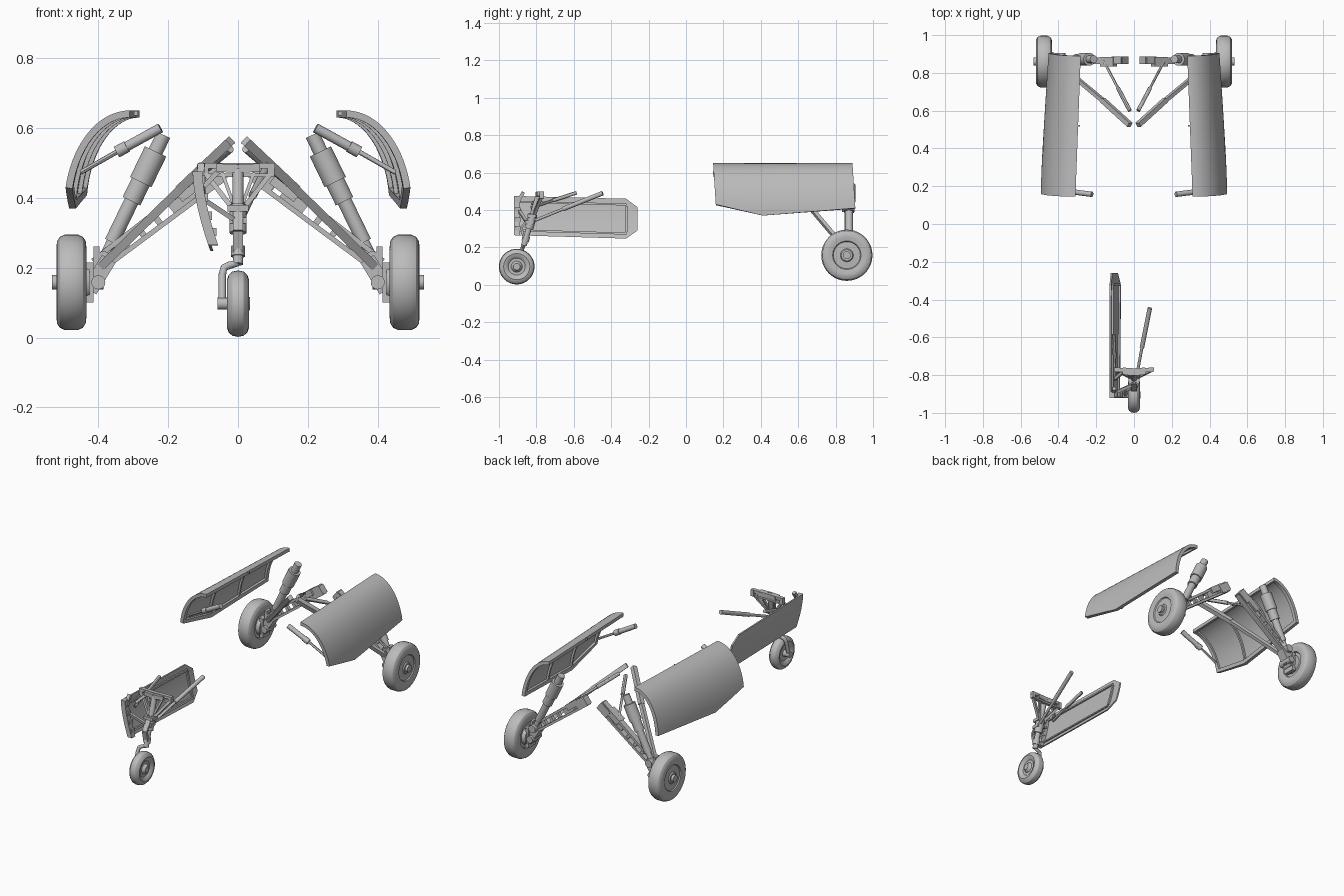
import bpy, bmesh, math
from mathutils import Vector, Matrix

grey = bpy.data.materials.new("plain grey")
grey.diffuse_color = (0.5, 0.5, 0.5, 1)


def finish(name, bm):
    bmesh.ops.recalc_face_normals(bm, faces=bm.faces)
    me = bpy.data.meshes.new(name)
    bm.to_mesh(me)
    bm.free()
    me.materials.append(grey)
    ob = bpy.data.objects.new(name, me)
    bpy.context.collection.objects.link(ob)
    return ob


def frame(p, q, ref=(0, 1, 0)):
    """Matrix at the middle of p-q: local z along it, local x near ref."""
    p, q = Vector(p), Vector(q)
    z = (q - p).normalized()
    y = z.cross(Vector(ref)).normalized()
    x = y.cross(z)
    m = Matrix((x, y, z)).transposed().to_4x4()
    m.translation = (p + q) / 2
    return m, (q - p).length


def rod(name, p, q, r, n=20, ref=(0.31, 0.9, 0.2)):
    m, l = frame(p, q, ref)
    bm = bmesh.new()
    bmesh.ops.create_cone(bm, cap_ends=True, segments=n, radius1=r, radius2=r, depth=l, matrix=m)
    return finish(name, bm)


def bar(name, p, q, w, h, ref=(0, 1, 0)):
    """Box beam: w across along ref, h across the other way."""
    m, l = frame(p, q, ref)
    bm = bmesh.new()
    bmesh.ops.create_cube(bm, size=1, matrix=m @ Matrix.Diagonal((w, h, l, 1)))
    return finish(name, bm)


def lathe(name, centre, profile, side=1, n=40):
    """Turn (x, radius) points about the x axis."""
    bm = bmesh.new()
    rings = [[bm.verts.new((centre[0] + side * x, centre[1] + r * math.cos(2 * math.pi * i / n),
                            centre[2] + r * math.sin(2 * math.pi * i / n))) for i in range(n)]
             for x, r in profile]
    for a, b in zip(rings, rings[1:]):
        for i in range(n):
            bm.faces.new((a[i], a[(i + 1) % n], b[(i + 1) % n], b[i]))
    bm.faces.new(rings[0])
    bm.faces.new(rings[-1])
    return finish(name, bm)


def slab(name, f, d0, d1, u=(0, 1), v=(0, 1), nu=12, nv=14):
    """Closed sheet between depths d0 and d1 of the surface f(u, v, d)."""
    bm = bmesh.new()
    g = [[[bm.verts.new(f(u[0] + (u[1] - u[0]) * i / nu, v[0] + (v[1] - v[0]) * j / nv, d))
           for j in range(nv + 1)] for i in range(nu + 1)] for d in (d0, d1)]
    for s in g:
        for i in range(nu):
            for j in range(nv):
                bm.faces.new((s[i][j], s[i + 1][j], s[i + 1][j + 1], s[i][j + 1]))
    a, b = g
    for i in range(nu):
        for j in (0, nv):
            bm.faces.new((a[i][j], a[i + 1][j], b[i + 1][j], b[i][j]))
    for j in range(nv):
        for i in (0, nu):
            bm.faces.new((a[i][j], a[i][j + 1], b[i][j + 1], b[i][j]))
    return finish(name, bm)


def lerp(a, b, t):
    return a + (b - a) * t


def main_gear(s, tag):
    P = lambda x, y, z: (s * x, y, z)
    # wheel with tyre, rim and axle cap
    lathe("main_wheel_" + tag, P(0.477, 0.86, 0.158),
          [(-0.052, 0.022), (-0.052, 0.05), (-0.03, 0.055), (-0.03, 0.072), (-0.038, 0.076),
           (-0.043, 0.1), (-0.041, 0.118), (-0.033, 0.13), (-0.018, 0.137), (0.018, 0.137),
           (0.033, 0.13), (0.041, 0.118), (0.043, 0.1), (0.038, 0.076), (0.032, 0.072),
           (0.034, 0.035), (0.04, 0.03), (0.04, 0.021), (0.055, 0.021), (0.055, 0.011)], s)
    rod("main_axle_" + tag, P(0.385, 0.86, 0.158), P(0.47, 0.86, 0.158), 0.02)
    # knuckle, brake and lower lugs
    bar("knuckle_" + tag, P(0.37, 0.86, 0.225), P(0.425, 0.86, 0.135), 0.055, 0.045)
    bar("brake_" + tag, P(0.425, 0.86, 0.1), P(0.425, 0.86, 0.215), 0.07, 0.022)
    bar("knuckle_lug_" + tag, P(0.405, 0.86, 0.19), P(0.405, 0.86, 0.26), 0.04, 0.016)
    rod("knuckle_pin_" + tag, P(0.4, 0.815, 0.158), P(0.4, 0.905, 0.158), 0.02)
    # open swing beam: two rails joined by cross webs around lightening holes
    a, b = Vector((0.05, 0.865, 0.475)), Vector((0.405, 0.865, 0.205))
    nrm = Vector((0.27, 0, 0.355)).normalized()
    for k, side in (("upper", 1), ("lower", -1)):
        bar(f"beam_{k}_rail_{tag}", P(*(a + nrm * 0.023 * side)), P(*(b + nrm * 0.018 * side)), 0.034, 0.014)
    for i, (t0, t1) in enumerate(((0, 0.16), (0.22, 0.4), (0.49, 0.53), (0.62, 0.66), (0.75, 0.79), (0.87, 1))):
        bar(f"beam_web_{i}_{tag}", P(*a.lerp(b, t0)), P(*a.lerp(b, t1)), 0.02, 0.04)
    bar("beam_end_" + tag, P(0.045, 0.867, 0.478), P(0.105, 0.867, 0.433), 0.042, 0.05)
    bar("beam_bracket_" + tag, P(0.1, 0.86, 0.455), P(0.17, 0.86, 0.402), 0.05, 0.035)
    # stepped shock strut
    top, low = Vector((0.213, 0.872, 0.58)), Vector((0.39, 0.872, 0.215))
    for k, t0, t1, r in (("head", 0, 0.2, 0.021), ("collar", 0.13, 0.37, 0.034), ("sleeve", 0.35, 0.52, 0.028),
                         ("barrel", 0.5, 0.84, 0.021), ("piston", 0.82, 1, 0.015)):
        rod(f"shock_{k}_{tag}", P(*top.lerp(low, t0)), P(*top.lerp(low, t1)), r, 24)
    rod("shock_pivot_" + tag, P(0.385, 0.84, 0.225), P(0.385, 0.905, 0.225), 0.022)
    # diagonal drag brace and thin side rod
    bar("drag_brace_" + tag, P(0.13, 0.625, 0.46), P(0.395, 0.845, 0.2), 0.02, 0.024)
    bar("drag_brace_end_" + tag, P(0.022, 0.525, 0.562), P(0.165, 0.655, 0.427), 0.026, 0.026)
    rod("side_rod_" + tag, P(0.16, 0.862, 0.425), P(0.085, 0.72, 0.487), 0.007, 12)
    rod("side_rod_sleeve_" + tag, P(0.085, 0.72, 0.487), P(0.022, 0.6, 0.54), 0.011, 12)

    # curved door with a lower edge cut on two slopes
    def skin(u, v, d):
        zb = lerp(0.43, 0.37, u * 3) if u < 1 / 3 else lerp(0.37, 0.41, (u - 1 / 3) * 1.5)
        th = lerp(math.pi / 2, math.asin((zb - 0.37) / 0.28), v)
        x = lerp(0.31, 0.282, u) + (lerp(0.188, 0.172, u) - d) * math.cos(th)
        z = 0.37 + (0.28 - d) * math.sin(th)
        return P(x, lerp(0.145, 0.89, u) + 0.018 * (0.65 - z) / 0.28, z)

    slab("main_door_" + tag, skin, 0, 0.008, nv=18)
    # inner frame and ribs
    for i, (u, v) in enumerate((((0, 0.03), (0, 1)), ((0.97, 1), (0, 1)), ((0, 1), (0, 0.05)), ((0, 1), (0.94, 1)),
                                ((0.33, 0.345), (0.05, 0.94)), ((0.66, 0.675), (0.05, 0.94)))):
        slab(f"main_door_rib_{i}_{tag}", skin, 0.007, 0.02, u, v, 12 if u[1] - u[0] > 0.5 else 1)
    bar("door_catch_" + tag, P(0.287, 0.52, 0.642), P(0.315, 0.52, 0.642), 0.01, 0.012)
    # door actuator
    rod("door_piston_" + tag, P(0.45, 0.18, 0.473), P(0.33, 0.172, 0.541), 0.007, 12)
    rod("door_cylinder_" + tag, P(0.34, 0.172, 0.535), P(0.222, 0.157, 0.6), 0.014, 16)
    rod("door_cylinder_collar_" + tag, P(0.347, 0.172, 0.531), P(0.318, 0.169, 0.547), 0.017, 16)


for s, tag in ((1, "right"), (-1, "left")):
    main_gear(s, tag)

# nose wheel, axle and one-sided fork
lathe("nose_wheel", (0, -0.905, 0.097),
      [(-0.026, 0.015), (-0.018, 0.02), (-0.018, 0.045), (-0.027, 0.055), (-0.031, 0.07), (-0.027, 0.082),
       (-0.016, 0.092), (0, 0.095), (0.016, 0.092), (0.027, 0.082), (0.031, 0.07), (0.027, 0.055),
       (0.018, 0.045), (0.018, 0.03), (0.026, 0.025), (0.034, 0.018), (0.034, 0.008)])
rod("nose_axle", (-0.058, -0.905, 0.097), (0.02, -0.905, 0.097), 0.017)
path = [(0, -0.862, 0.235), (-0.005, -0.866, 0.212), (-0.025, -0.87, 0.207), (-0.04, -0.873, 0.2),
        (-0.045, -0.88, 0.18), (-0.045, -0.905, 0.095)]
cu = bpy.data.curves.new("nose_fork", "CURVE")
cu.dimensions, cu.bevel_depth, cu.bevel_resolution, cu.use_fill_caps = "3D", 0.011, 3, True
sp = cu.splines.new("POLY")
sp.points.add(len(path) - 1)
for pt, co in zip(sp.points, path):
    pt.co = (*co, 1)
cu.materials.append(grey)
bpy.context.collection.objects.link(bpy.data.objects.new("nose_fork", cu))

# nose strut in stepped sections
top, low = Vector((0, -0.785, 0.49)), Vector((0, -0.867, 0.21))
for k, t0, t1, r in (("upper", 0, 0.45, 0.016), ("collar", 0.4, 0.68, 0.024), ("piston", 0.6, 1, 0.015),
                     ("ring", 0.82, 0.92, 0.02)):
    rod("nose_strut_" + k, top.lerp(low, t0), top.lerp(low, t1), r, 24)
for z, w in ((0.37, 0.06), (0.335, 0.05)):
    y = lerp(-0.867, -0.785, (z - 0.21) / 0.28)
    bar(f"strut_clamp_{w}", (-w / 2, y - 0.005, z), (w / 2, y - 0.005, z), 0.045, 0.018)
# scissor links on the front of the strut
bar("scissor_upper", (0, -0.84, 0.36), (0, -0.88, 0.305), 0.012, 0.03, (0, 0, 1))
bar("scissor_lower", (0, -0.88, 0.305), (0, -0.865, 0.24), 0.012, 0.03, (0, 1, 0))

# cross beam with tapered ends and triangular bracing
for s, tag in ((1, "right"), (-1, "left")):
    bar("cross_beam_" + tag, (0, -0.775, 0.492), (s * 0.105, -0.771, 0.492), 0.022, 0.016)
    bar("cross_beam_web_" + tag, (0, -0.785, 0.484), (s * 0.06, -0.778, 0.486), 0.038, 0.024)
    bar("cross_beam_lower_" + tag, (0, -0.775, 0.465), (s * 0.09, -0.772, 0.465), 0.018, 0.01)
    bar("cross_beam_end_" + tag, (s * 0.085, -0.771, 0.479), (s * 0.105, -0.771, 0.479), 0.022, 0.036)
    bar("outer_strut_" + tag, (s * 0.095, -0.772, 0.472), (s * 0.012, -0.815, 0.365), 0.016, 0.014)
    bar("inner_strut_" + tag, (s * 0.045, -0.775, 0.47), (s * 0.014, -0.812, 0.385), 0.014, 0.01)

# drag strut running backwards
rod("nose_drag_rod", (0.014, -0.805, 0.345), (0.045, -0.64, 0.412), 0.008, 14)
rod("nose_drag_cylinder", (0.042, -0.655, 0.406), (0.084, -0.445, 0.49), 0.012, 16)


# nose door with chamfered rear corners
def nose_skin(u, v, d):
    k = 10 / 11
    zt = lerp(0.475, 0.46, u / k) if u <= k else lerp(0.46, 0.415, (u - k) / (1 - k))
    zb = lerp(0.265, 0.247, u / k) if u <= k else lerp(0.247, 0.29, (u - k) / (1 - k))
    z = lerp(zt, zb, v)
    x = -0.13 + 0.05 * (max(0, 0.475 - z) / 0.225) ** 1.6
    return (x + d, -0.92 + 0.66 * u, z)


slab("nose_door", nose_skin, 0, 0.009, nu=11)
for i, (u, v) in enumerate((((0, 0.05), (0, 1)), ((0.9, 0.92), (0.17, 0.85)), ((0.04, 0.91), (0.12, 0.17)),
                            ((0.04, 0.91), (0.85, 0.9)))):
    slab(f"nose_door_rib_{i}", nose_skin, 0.008, 0.028 if i == 0 else 0.018, u, v, 11 if i > 1 else 1)
for i, v in enumerate((0.1, 0.35, 0.6, 0.82)):
    x, y, z = nose_skin(0.03, v, 0.025)
    bar(f"nose_door_lug_{i}", (x, y, z - 0.012), (x, y, z + 0.012), 0.03, 0.02)
# door hinge link and actuator
bar("nose_door_link", (-0.105, -0.895, 0.4), (-0.015, -0.855, 0.34), 0.016, 0.014)
bar("nose_door_hinge", (-0.11, -0.9, 0.44), (-0.105, -0.87, 0.495), 0.02, 0.018, (1, 0, 0))
bar("nose_door_stay", (-0.1, -0.82, 0.43), (-0.06, -0.785, 0.472), 0.014, 0.014)
rod("nose_door_piston", (-0.1, -0.83, 0.41), (-0.102, -0.7, 0.455), 0.007, 12)
rod("nose_door_cylinder", (-0.102, -0.71, 0.452), (-0.108, -0.585, 0.492), 0.01, 12)

# smooth round parts, keep edges sharp
for ob in bpy.context.scene.objects:
    ob.select_set(ob.type == "MESH")
    if ob.type == "MESH":
        bpy.context.view_layer.objects.active = ob
bpy.ops.object.shade_smooth_by_angle()
